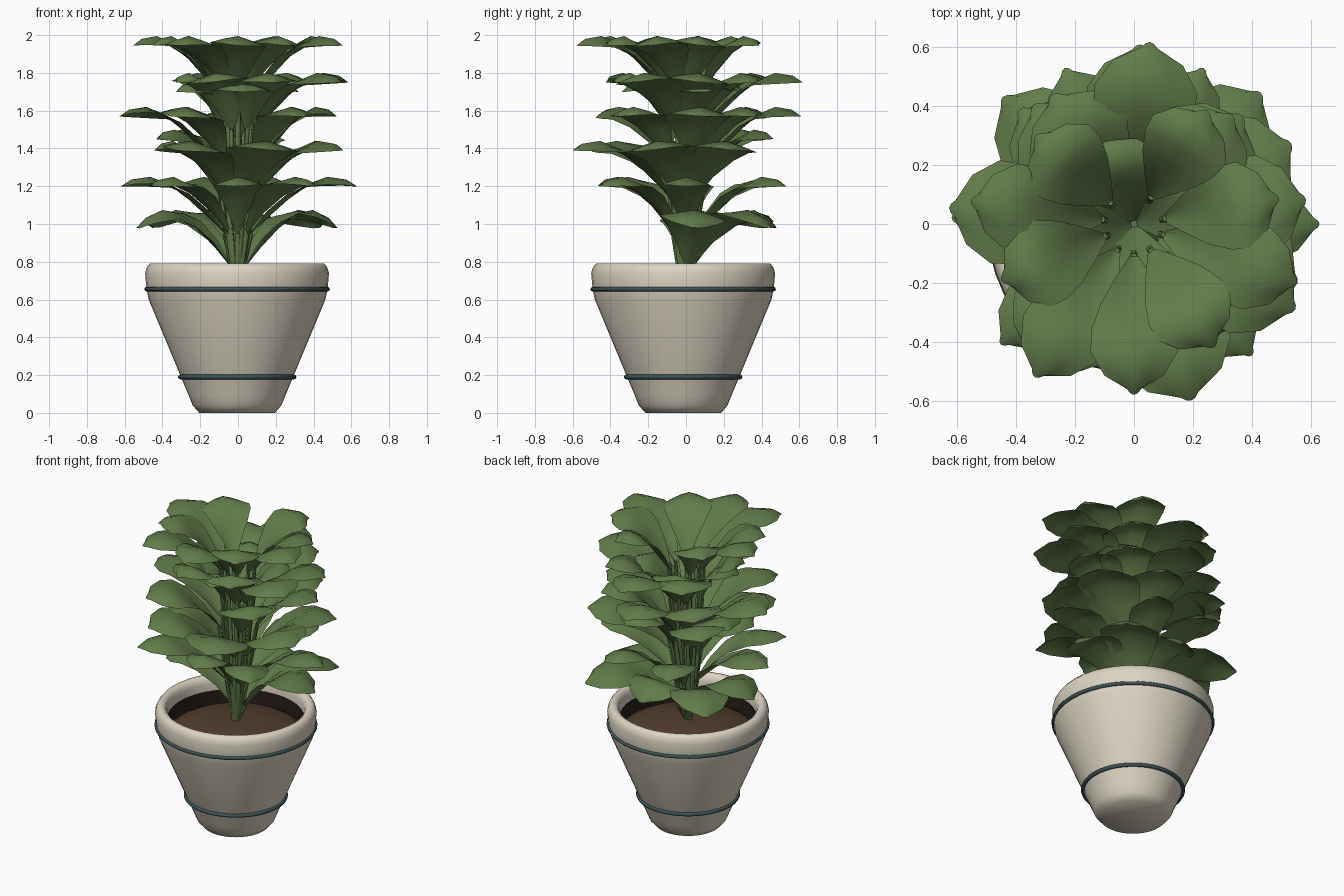
import bpy
import bmesh
import math
import random
from mathutils import Vector, Matrix

random.seed(4)
cube = bpy.data.objects.get("Cube")
if cube:
    bpy.data.objects.remove(cube, do_unlink=True)

CENTRE = Vector((-0.005, -0.015, 0))


def material(name, rgb):
    m = bpy.data.materials.new(name)
    m.use_nodes = True
    m.diffuse_color = (*rgb, 1)
    bsdf = m.node_tree.nodes["Principled BSDF"]
    bsdf.inputs["Base Color"].default_value = (*rgb, 1)
    bsdf.inputs["Roughness"].default_value = 0.8
    return m


CREAM = material("cream_ceramic", (0.72, 0.66, 0.54))
SOIL = material("brown_soil", (0.085, 0.047, 0.027))
DARK = material("dark_inner_wall", (0.022, 0.013, 0.009))
TEAL = material("dark_teal", (0.045, 0.085, 0.09))
GREEN = material("leaf_green", (0.12, 0.2, 0.068))


def finish(name, bm, mat, angle):
    mesh = bpy.data.meshes.new(name)
    bm.to_mesh(mesh)
    bm.free()
    mesh.materials.append(mat)
    ob = bpy.data.objects.new(name, mesh)
    bpy.context.collection.objects.link(ob)
    bpy.ops.object.select_all(action="DESELECT")
    ob.select_set(True)
    bpy.context.view_layer.objects.active = ob
    bpy.ops.object.shade_smooth_by_angle(angle=math.radians(angle))


def lathe(name, profile, mat):
    bm = bmesh.new()
    verts = [bm.verts.new((r, 0, z)) for r, z in profile]
    edges = [bm.edges.new(pair) for pair in zip(verts, verts[1:])]
    bmesh.ops.spin(bm, geom=verts + edges, cent=(0, 0, 0), axis=(0, 0, 1),
                   angle=math.tau, steps=40)
    bmesh.ops.remove_doubles(bm, verts=bm.verts, dist=0.0005)
    bmesh.ops.recalc_face_normals(bm, faces=bm.faces)
    bmesh.ops.translate(bm, verts=bm.verts, vec=CENTRE)
    finish(name, bm, mat, 65)


# Pot with a hollow rim, dark inner wall, domed soil and the two bands
lathe("pot", [(0, 0), (0.2, 0), (0.235, 0.04), (0.255, 0.09), (0.297, 0.19), (0.468, 0.6),
              (0.48, 0.66), (0.487, 0.74), (0.478, 0.77), (0.462, 0.79), (0.44, 0.79),
              (0.422, 0.775), (0.414, 0.745), (0.412, 0.7)], CREAM)
lathe("inner_wall", [(0.417, 0.7), (0.417, 0.56), (0.409, 0.56), (0.409, 0.7), (0.417, 0.7)], DARK)
lathe("soil", [(0.409, 0.57), (0.409, 0.61), (0.35, 0.64), (0.25, 0.668), (0.12, 0.686), (0, 0.69)], SOIL)


def band(name, radius, height):
    ring = [(radius + 0.012 * math.cos(a), height + 0.012 * math.sin(a))
            for a in (math.tau * k / 8 for k in range(9))]
    lathe(name, ring, TEAL)


band("upper_band", 0.479, 0.655)
band("lower_band", 0.302, 0.19)

# Leaf stations: share of reach, height above tip, half width, fall of the edge
STATIONS = [(0.0, -0.25, 0.02, -0.01), (0.15, -0.17, 0.075, -0.035), (0.35, -0.07, 0.14, -0.025),
            (0.55, 0.015, 0.18, 0.015), (0.72, 0.05, 0.185, 0.045),
            (0.9, 0.035, 0.125, 0.03), (1.0, 0.0, 0.03, 0.0)]


def add_leaf(bm, azimuth, reach, tip_z, droop, root, width):
    turn = Matrix.Rotation(math.radians(azimuth), 4, "Z")
    roll = random.uniform(-0.12, 0.12)
    rows = []
    for share, rise, half, fall in STATIONS:
        r = root + share * (reach - root)
        z = tip_z + rise + droop * (1 - share) * (0.4 + share)
        row = []
        for v in (-1, -0.5, 0, 0.5, 1):
            y = v * half * width
            point = Vector((r - 0.02 * v * v * share, y, z - fall * abs(v) ** 1.2 + roll * y))
            row.append(bm.verts.new(turn @ point))
        rows.append(row)
    for a, b in zip(rows, rows[1:]):
        for k in range(4):
            bm.faces.new((a[k], b[k], b[k + 1], a[k + 1]))
    return rows[0][2].co.copy()


def add_stem(bm, top):
    # Tapered tube fanning out from the soil to the foot of a leaf
    foot = CENTRE + Vector((top.x * 0.1, top.y * 0.1, 0.68))
    middle = foot.lerp(top, 0.5)
    rings = []
    for centre, radius in ((foot, 0.012), (middle, 0.015), (top, 0.012)):
        rings.append([bm.verts.new(centre + Vector((radius * math.cos(a), radius * math.sin(a), 0)))
                      for a in (math.tau * k / 6 for k in range(6))])
    for a, b in zip(rings, rings[1:]):
        for k in range(6):
            n = (k + 1) % 6
            bm.faces.new((a[k], a[n], b[n], b[k]))
    bm.faces.new(rings[-1])


# Tiers: name, tip height, droop, root radius, width, then azimuth and reach of each leaf
TIERS = [
    ("lowest", 0.98, 0.14, 0.05, 0.95, [(6, 0.53), (46, 0.62), (90, 0.48), (136, 0.62), (174, 0.54)]),
    ("low", 1.2, 0, 0.07, 0.72, [(0, 0.63), (66, 0.58), (114, 0.58), (178, 0.62), (222, 0.61),
                                 (270, 0.47), (312, 0.6)]),
    ("lower_middle", 1.39, 0, 0.09, 1.05, [(27, 0.6), (236, 0.58), (288, 0.63), (340, 0.59), (190, 0.45)]),
    ("back_middle", 1.45, 0, 0.09, 0.9, [(75, 0.48), (135, 0.55), (160, 0.46)]),
    ("upper_middle", 1.57, 0, 0.12, 0.95, [(10, 0.53), (45, 0.52), (88, 0.61), (130, 0.53), (175, 0.63),
                                          (232, 0.58), (315, 0.5)]),
    ("inner", 1.7, 0, 0.01, 0.85, [(20, 0.34), (110, 0.32), (195, 0.34), (275, 0.34)]),
    ("high", 1.75, 0, 0.1, 0.95, [(8, 0.59), (48, 0.5), (85, 0.62), (122, 0.52), (205, 0.36),
                                  (250, 0.45), (298, 0.43), (332, 0.62)]),
    ("top", 1.945, 0, 0.11, 0.8, [(57, 0.46), (138, 0.45), (172, 0.56), (203, 0.49), (237, 0.62),
                                 (270, 0.58), (303, 0.5), (340, 0.59), (10, 0.5)]),
]
for name, tip_z, droop, root, width, leaves in TIERS:
    blades, stems = bmesh.new(), bmesh.new()
    for azimuth, reach in leaves:
        foot = add_leaf(blades, azimuth, reach, tip_z, droop, root, width)
        add_stem(stems, foot)
    finish(name + "_leaves", blades, GREEN, 60)
    finish(name + "_stems", stems, GREEN, 60)
